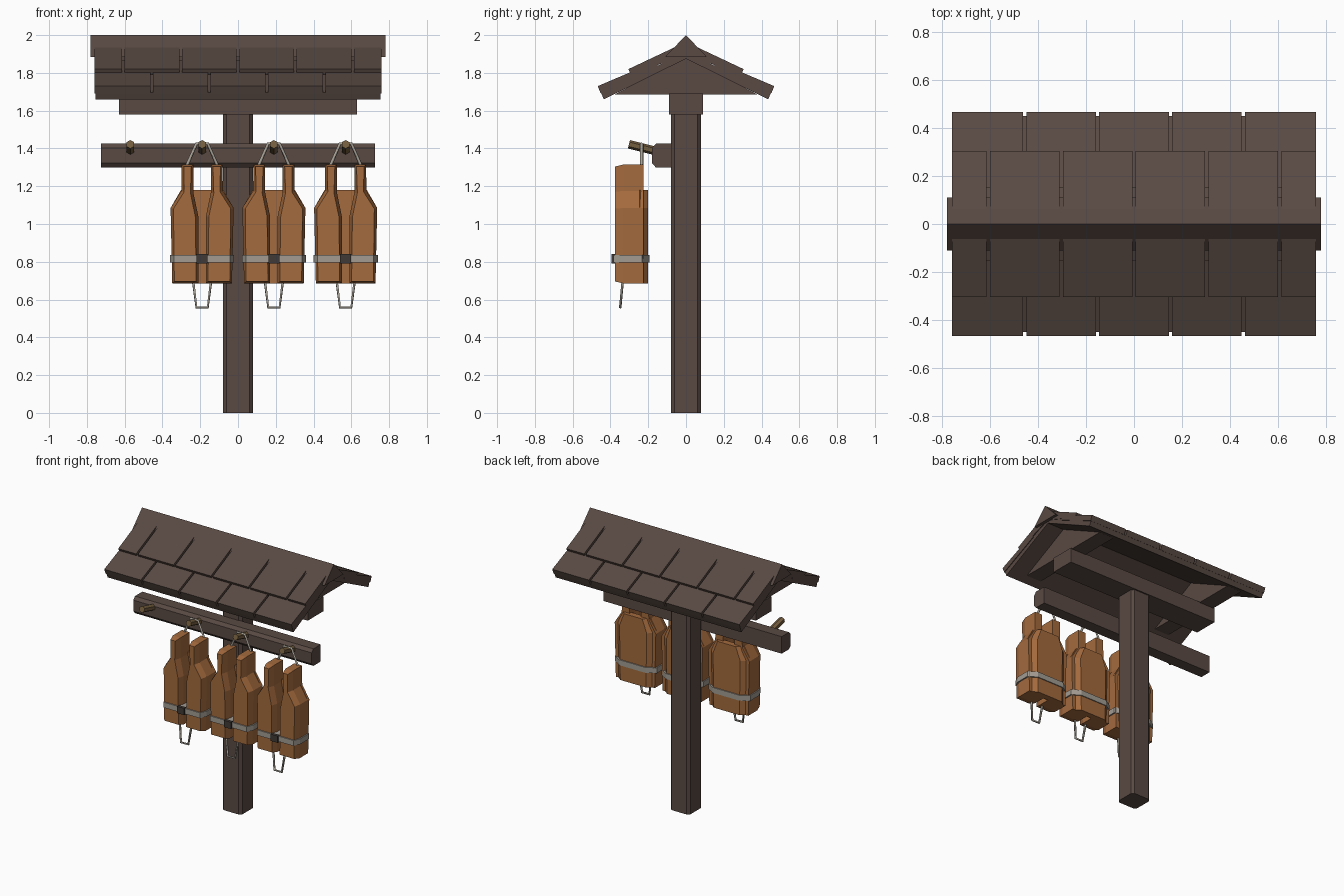
import bpy, bmesh
from mathutils import Vector

if "Cube" in bpy.data.objects:
    bpy.data.objects.remove(bpy.data.objects["Cube"], do_unlink=True)


def material(name, r, g, b):
    m = bpy.data.materials.new(name)
    m.use_nodes = True
    m.diffuse_color = (r, g, b, 1)
    m.node_tree.nodes["Principled BSDF"].inputs["Base Color"].default_value = (r, g, b, 1)
    return m


WOOD = material("dark_brown_wood", 0.10, 0.068, 0.056)
PEG = material("peg_wood", 0.18, 0.115, 0.05)
ORANGE = material("orange_fabric", 0.37, 0.145, 0.048)
BAND = material("grey_band", 0.36, 0.33, 0.29)
ROPE = material("pale_rope", 0.38, 0.35, 0.30)
BUCKLE = material("dark_buckle", 0.05, 0.042, 0.038)

PLACE = {"x": lambda p, q, t: (t, p, q),
         "y": lambda p, q, t: (p, t, q),
         "z": lambda p, q, t: (p, q, t)}


def prism(name, pts, axis, a, b, mat, taper=1, centre=0, inset=0, depth=0):
    """Extrude a 2D outline along an axis from a to b; the far end can be tapered or inset."""
    bm = bmesh.new()
    put = PLACE[axis]
    near = [bm.verts.new(put(p, q, a)) for p, q in pts]
    far = [bm.verts.new(put(centre + (p - centre) * taper, q, b)) for p, q in pts]
    bm.faces.new(near)
    cap = bm.faces.new(far[::-1])
    n = len(pts)
    for i in range(n):
        j = (i + 1) % n
        bm.faces.new((near[i], far[i], far[j], near[j]))
    bmesh.ops.recalc_face_normals(bm, faces=bm.faces)
    if inset:
        bmesh.ops.inset_region(bm, faces=[cap], thickness=inset, depth=0)
        step = Vector(put(0, 0, depth))
        for v in cap.verts:
            v.co += step
    me = bpy.data.meshes.new(name)
    bm.to_mesh(me)
    bm.free()
    me.materials.append(mat)
    ob = bpy.data.objects.new(name, me)
    bpy.context.collection.objects.link(ob)
    return ob


def rect(x0, y0, x1, y1):
    return [(x0, y0), (x1, y0), (x1, y1), (x0, y1)]


def cord(name, pts, radius, mat):
    cu = bpy.data.curves.new(name, "CURVE")
    cu.dimensions = "3D"
    cu.bevel_depth = radius
    cu.bevel_resolution = 0
    cu.use_fill_caps = True
    sp = cu.splines.new("POLY")
    sp.points.add(len(pts) - 1)
    for point, co in zip(sp.points, pts):
        point.co = (*co, 1)
    cu.materials.append(mat)
    ob = bpy.data.objects.new(name, cu)
    bpy.context.collection.objects.link(ob)


# Post with chamfered corners, and the beam on top of it
W, C = 0.08, 0.062
prism("post", [(-C, -W), (C, -W), (W, -C), (W, C), (C, W), (-C, W), (-W, C), (-W, -C)],
      "z", 0, 1.59, WOOD)
prism("top_beam", rect(-0.09, 1.58, 0.09, 1.69), "x", -0.63, 0.63, WOOD)

# Hanging rail, chamfered along its front edges
prism("hanging_rail", [(-0.075, 1.30), (-0.16, 1.30), (-0.18, 1.322), (-0.18, 1.403),
                       (-0.16, 1.425), (-0.075, 1.425)], "x", -0.725, 0.725, WOOD)

# Roof: gable trusses, sloping boards, two rows of shingles, ridge cap
for side, label in ((-1, "right"), (1, "left")):
    prism("gable_truss_" + label, [(-0.38, 1.685), (0.38, 1.685), (0, 1.885)],
          "x", side * 0.50, side * 0.62, WOOD)

BASE = [(0, 1.91), (0.45, 1.695), (0.435, 1.66), (0, 1.875)]
LOWER = [(0.15, 1.83), (0.15, 1.865), (0.467, 1.73), (0.452, 1.692)]
UPPER = [(0.02, 1.89), (0.04, 1.945), (0.305, 1.82), (0.29, 1.79)]
HALF, STEP, GAP = 0.76, 0.304, 0.007
lower_cuts = [-HALF + STEP * i for i in range(6)]
upper_cuts = [-HALF] + [-HALF + STEP * (i + 0.5) for i in range(5)] + [HALF]

for s, label in ((-1, "front"), (1, "back")):
    def flip(profile):
        return [(s * y, z) for y, z in profile]
    prism("roof_board_" + label, flip(BASE), "x", -HALF + 0.005, HALF - 0.005, WOOD)
    for row, profile, cuts in (("lower", LOWER, lower_cuts), ("upper", UPPER, upper_cuts)):
        for i, (x0, x1) in enumerate(zip(cuts, cuts[1:])):
            left = x0 + (GAP if i else 0)
            right = x1 - (GAP if x1 < HALF - 0.01 else 0)
            prism(f"{row}_shingle_{label}_{i + 1}", flip(profile), "x", left, right, WOOD)
prism("ridge_cap", [(-0.11, 1.885), (0.11, 1.885), (0, 2.0)], "x", -0.78, 0.78, WOOD)

# Pegs, tilted upwards
for i, x in enumerate((-0.57, -0.19, 0.19, 0.57)):
    axis = Vector((0, -0.16, 0.04))
    bpy.ops.mesh.primitive_cylinder_add(vertices=6, radius=0.023, depth=axis.length,
                                        location=(x, -0.222, 1.402))
    peg = bpy.context.object
    peg.name = f"peg_{i + 1}"
    peg.rotation_euler = axis.to_track_quat("Z", "Y").to_euler()
    peg.data.materials.append(PEG)

# Life vests
PANEL = [(0.02, 0.685), (0.158, 0.685), (0.167, 1.085), (0.11, 1.175),
         (0.108, 1.315), (0.046, 1.315), (0.046, 1.165), (0.02, 1.04)]
BACK = [(0.158, 0.685), (0.167, 1.085), (0.112, 1.18)]
BELT = [(0.148, -0.383), (0.170, -0.335), (0.170, -0.232), (0.108, -0.193)]


def vest(cx, tag):
    for s, label in ((-1, "right"), (1, "left")):
        prism(f"{tag}_{label}_front_panel", [(cx + s * x, z) for x, z in PANEL],
              "y", -0.225, -0.33, ORANGE, inset=0.016, depth=-0.045)
    prism(tag + "_back_panel",
          [(cx + x, z) for x, z in BACK] + [(cx - x, z) for x, z in BACK[::-1]],
          "y", -0.245, -0.20, ORANGE, taper=0.66, centre=cx)
    prism(tag + "_belt",
          [(cx + x, y) for x, y in BELT] + [(cx - x, y) for x, y in BELT[::-1]],
          "z", 0.795, 0.835, BAND)
    prism(tag + "_buckle", rect(cx - 0.029, 0.79, cx + 0.029, 0.84),
          "y", -0.395, -0.372, BUCKLE)
    cord(tag + "_hanging_rope",
         [(cx + x, -0.235, z) for x, z in
          ((-0.085, 1.30), (-0.03, 1.425), (0.03, 1.425), (0.085, 1.30))], 0.009, ROPE)
    cord(tag + "_leg_strap",
         [(cx + x, y, z) for x, y, z in
          ((-0.048, -0.335, 0.70), (-0.03, -0.348, 0.558),
           (0.03, -0.348, 0.558), (0.048, -0.335, 0.70))], 0.008, ROPE)


for i, x in enumerate((-0.19, 0.19, 0.57)):
    vest(x, f"vest_{i + 1}")
